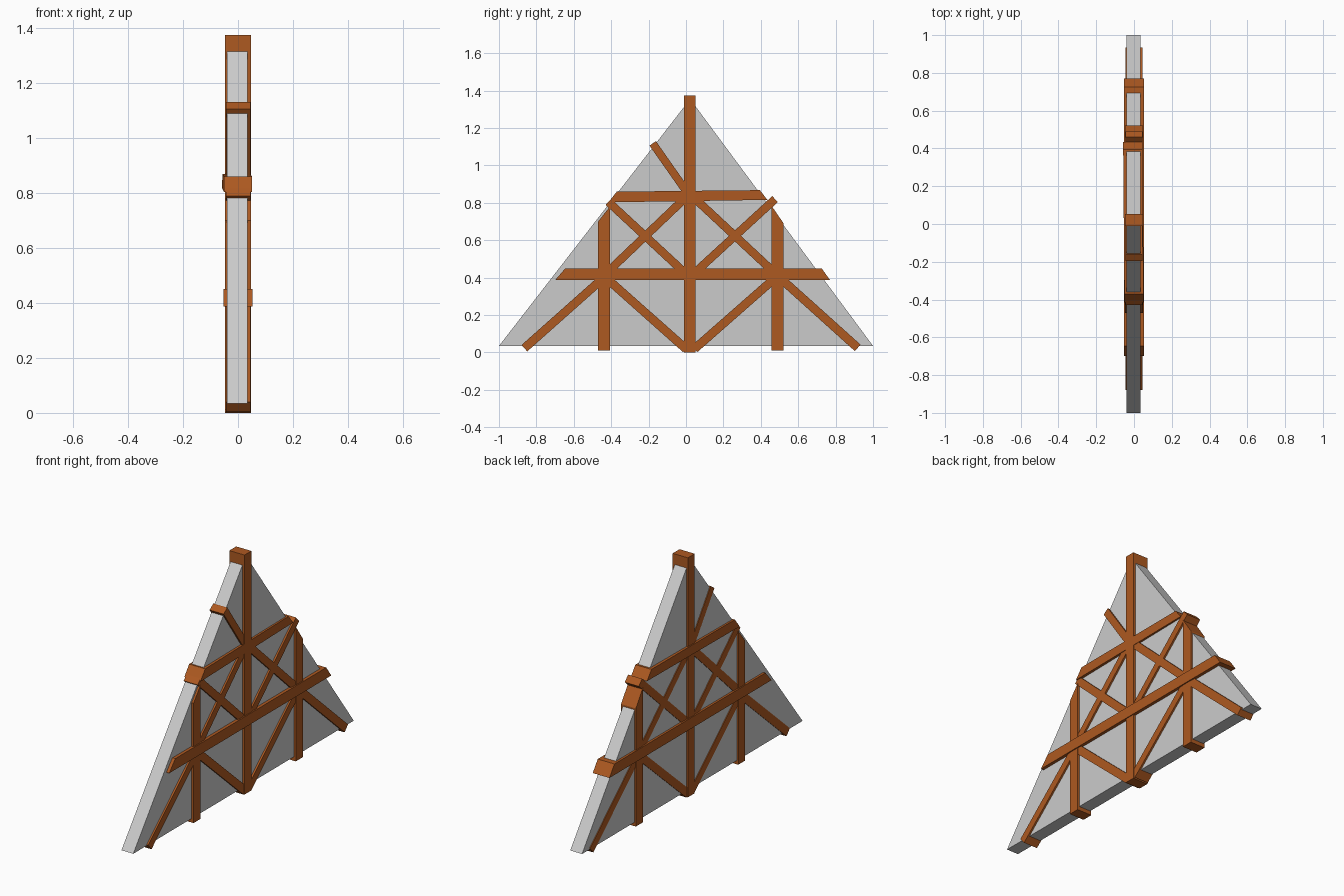
import bpy, bmesh
from mathutils import Vector

if "Cube" in bpy.data.objects:
    bpy.data.objects.remove(bpy.data.objects["Cube"])

wood = bpy.data.materials.new("wood")
wood.diffuse_color = (0.42, 0.10, 0.015, 1)
wood.use_nodes = True
wood.node_tree.nodes["Principled BSDF"].inputs["Base Color"].default_value = wood.diffuse_color


def prism(name, outline, x0, x1, mat=wood, yaw=0.0):
    """Extrude a (y, z) outline from x0 to x1, optionally skewed along y."""
    bm = bmesh.new()
    a, b = ([bm.verts.new((x + yaw * y, y, z)) for y, z in outline] for x in (x0, x1))
    n = len(outline)
    bm.faces.new(a)
    bm.faces.new(b)
    for i in range(n):
        j = (i + 1) % n
        bm.faces.new((a[i], a[j], b[j], b[i]))
    bmesh.ops.recalc_face_normals(bm, faces=bm.faces)
    mesh = bpy.data.meshes.new(name)
    bm.to_mesh(mesh)
    bm.free()
    obj = bpy.data.objects.new(name, mesh)
    bpy.context.collection.objects.link(obj)
    if mat:
        mesh.materials.append(mat)
    return obj


def brace(name, start, end, width=0.046):
    """Straight square-ended timber between two (y, z) points."""
    s, e = Vector(start), Vector(end)
    d = (e - s).normalized() * width / 2
    n = Vector((-d.y, d.x))
    prism(name, [s + n, e + n, e - n, s - n], -0.044, 0.045)


# Plaster gable panel
prism("gable_panel", [(-1, 0.035), (1, 0.035), (0.022, 1.355)], -0.04, 0.035, None)

# Upright posts, the outer two cut to the roof slope
prism("centre_post", [(-0.01, 0), (0.052, 0), (0.052, 1.375), (-0.01, 1.375)], -0.048, 0.048)
prism("left_post", [(-0.47, 0.012), (-0.407, 0.012), (-0.407, 0.78), (-0.47, 0.70)], -0.047, 0.047)
prism("right_post", [(0.457, 0.012), (0.522, 0.012), (0.522, 0.69), (0.457, 0.785)], -0.047, 0.047)

# Cross beams with slanted ends
prism("lower_beam", [(-0.70, 0.387), (0.77, 0.387), (0.725, 0.45), (-0.645, 0.45)], -0.053, 0.053)
prism("upper_beam", [(-0.415, 0.803), (0.435, 0.816), (0.395, 0.868), (-0.37, 0.86)],
      -0.054, 0.048, yaw=-0.008)

# Lower zigzag braces
brace("lower_brace_1", (-0.864, 0.023), (-0.44, 0.40))
brace("lower_brace_2", (-0.44, 0.41), (0.0, 0.019))
brace("lower_brace_3", (0.045, 0.019), (0.49, 0.41))
brace("lower_brace_4", (0.49, 0.41), (0.918, 0.025))

# Upper crossed braces
brace("cross_brace_1", (-0.415, 0.805), (0.0, 0.42), 0.044)
brace("cross_brace_2", (-0.43, 0.42), (0.0, 0.83), 0.044)
brace("cross_brace_3", (0.04, 0.42), (0.476, 0.82), 0.044)
brace("cross_brace_4", (0.04, 0.83), (0.48, 0.42), 0.044)

# Single top brace
brace("top_brace", (-0.178, 1.118), (0.01, 0.85), 0.042)
